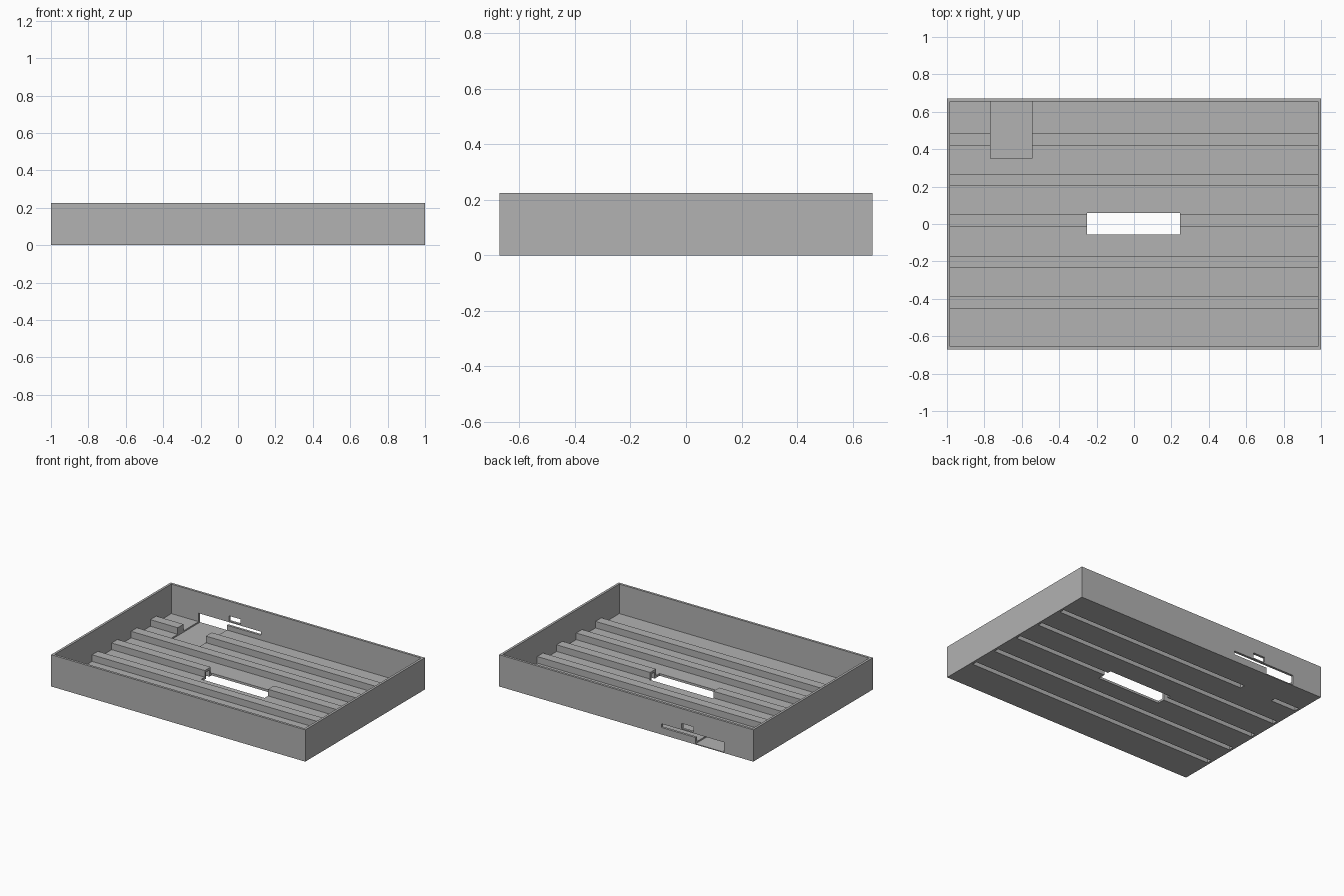
import bpy
import bmesh

if "Cube" in bpy.data.objects:
    bpy.data.objects.remove(bpy.data.objects["Cube"], do_unlink=True)

HALF_X, HALF_Y, HEIGHT = 1.0, 0.672, 0.226
WALL, FLOOR, RIB_TOP = 0.017, 0.016, 0.063
IN_X, IN_Y = HALF_X - WALL, HALF_Y - WALL
RIBS = [-0.42, -0.203, 0.017, 0.235, 0.452]   # rib centre lines
RIB_HALF, GROOVE_HALF = 0.033, 0.018
POCKET = (-0.768, -0.546)

grey = bpy.data.materials.new("plain grey")
grey.use_nodes = True
grey.diffuse_color = (0.445, 0.445, 0.445, 1)
grey.node_tree.nodes["Principled BSDF"].inputs["Base Color"].default_value = grey.diffuse_color


def extrude_x(name, outline, x0, x1):
    """Solid made by extruding a (y, z) outline from x0 to x1."""
    bm = bmesh.new()
    face = bm.faces.new([bm.verts.new((x0, y, z)) for y, z in outline])
    top = bmesh.ops.extrude_face_region(bm, geom=[face])["geom"]
    verts = [v for v in top if isinstance(v, bmesh.types.BMVert)]
    bmesh.ops.translate(bm, verts=verts, vec=(x1 - x0, 0, 0))
    bmesh.ops.recalc_face_normals(bm, faces=bm.faces)
    mesh = bpy.data.meshes.new(name)
    bm.to_mesh(mesh)
    bm.free()
    obj = bpy.data.objects.new(name, mesh)
    bpy.context.collection.objects.link(obj)
    mesh.materials.append(grey)
    return obj


def block(name, x0, x1, y0, y1, z0, z1):
    return extrude_x(name, [(y0, z0), (y1, z0), (y1, z1), (y0, z1)], x0, x1)


def cut(target, cutter):
    mod = target.modifiers.new("cut", "BOOLEAN")
    mod.operation, mod.solver, mod.object = "DIFFERENCE", "EXACT", cutter
    bpy.context.view_layer.objects.active = target
    bpy.ops.object.modifier_apply(modifier=mod.name)
    bpy.data.objects.remove(cutter, do_unlink=True)


tray = block("ribbed_tray", -HALF_X, HALF_X, -HALF_Y, HALF_Y, 0, HEIGHT)

# Inside of the tray, leaving raised ribs on the floor
outline = [(IN_Y, HEIGHT + 0.1), (-IN_Y, HEIGHT + 0.1), (-IN_Y, FLOOR)]
for y in RIBS:
    a, b = y - RIB_HALF, y + RIB_HALF
    outline += [(a, FLOOR), (a, RIB_TOP), (b, RIB_TOP), (b, FLOOR)]
outline.append((IN_Y, FLOOR))
cut(tray, extrude_x("cavity_cutter", outline, -IN_X, IN_X))

# Grooves beneath the ribs, the last one interrupted by the pocket
for y in RIBS:
    spans = [(-IN_X, IN_X)]
    if y == RIBS[-1]:
        spans = [(-IN_X, POCKET[0] - WALL), (POCKET[1] + WALL, IN_X)]
    for x0, x1 in spans:
        cut(tray, block("groove_cutter", x0, x1, y - GROOVE_HALF, y + GROOVE_HALF,
                        -0.1, RIB_TOP - FLOOR))

# Shallow pocket running out through the back wall
cut(tray, block("pocket_cutter", *POCKET, 0.35, HALF_Y + 0.1, 0.006, 0.076))

# Side slot and small window in the back wall
cut(tray, block("slot_cutter", POCKET[1] - 0.01, -0.276, IN_Y - 0.005, HALF_Y + 0.1, 0.05, 0.076))
cut(tray, block("window_cutter", -0.53, -0.437, IN_Y - 0.01, HALF_Y + 0.1, 0.084, 0.121))

# Central opening through the floor
cut(tray, block("opening_cutter", -0.25, 0.247, -0.055, 0.06, -0.1, 0.15))
